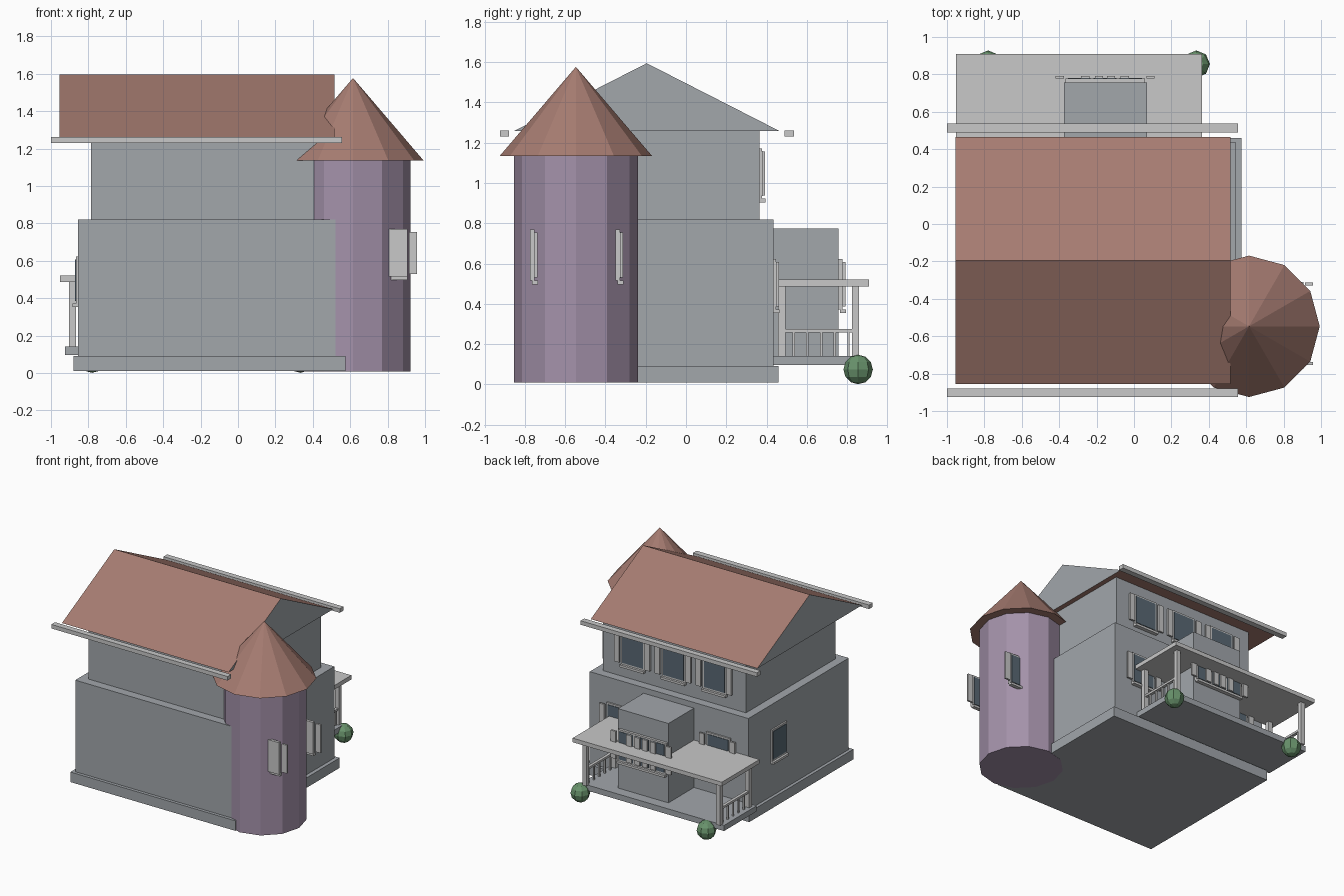
import bpy
import bmesh
from math import pi
from mathutils import Matrix, Vector

old = bpy.data.objects.get("Cube")
if old:
    bpy.data.objects.remove(old)


def material(name, rgb):
    m = bpy.data.materials.new(name)
    m.use_nodes = True
    m.diffuse_color = (*rgb, 1)
    m.node_tree.nodes["Principled BSDF"].inputs["Base Color"].default_value = (*rgb, 1)
    return m


WALL = material("wall grey", (0.36, 0.385, 0.41))
TRIM = material("trim light grey", (0.58, 0.58, 0.58))
ROOF = material("roof brown", (0.38, 0.20, 0.165))
TOWER = material("tower purple", (0.37, 0.285, 0.40))
GLASS = material("window glass", (0.10, 0.14, 0.175))
BUSH = material("bush green", (0.14, 0.29, 0.15))


def finish(name, bm, *mats):
    bmesh.ops.recalc_face_normals(bm, faces=bm.faces)
    mesh = bpy.data.meshes.new(name)
    bm.to_mesh(mesh)
    bm.free()
    for m in mats:
        mesh.materials.append(m)
    obj = bpy.data.objects.new(name, mesh)
    bpy.context.collection.objects.link(obj)
    return obj


def add_box(bm, x, y, z, index=0):
    """Add a box given its (min, max) along each axis."""
    lo, hi = Vector((x[0], y[0], z[0])), Vector((x[1], y[1], z[1]))
    mat = Matrix.Translation((lo + hi) / 2) @ Matrix.Diagonal((*(hi - lo), 1))
    verts = bmesh.ops.create_cube(bm, size=1, matrix=mat)["verts"]
    for f in {f for v in verts for f in v.link_faces}:
        f.material_index = index


def box(name, x, y, z, mat):
    bm = bmesh.new()
    add_box(bm, x, y, z)
    return finish(name, bm, mat)


def cone(name, centre, r1, r2, z, mat):
    bm = bmesh.new()
    place = Matrix.Translation((*centre, (z[0] + z[1]) / 2))
    bmesh.ops.create_cone(bm, cap_ends=True, segments=12, radius1=r1, radius2=r2,
                          depth=z[1] - z[0], matrix=place)
    return finish(name, bm, mat)


def window(name, loc, half=0.105, height=0.25, turn=0, shutters=True):
    """Framed window facing +y, origin at the bottom centre of the frame."""
    bm = bmesh.new()
    rim = 0.014
    add_box(bm, (-half, half), (-0.01, 0.012), (0, height))
    add_box(bm, (rim - half, half - rim), (0.01, 0.016), (rim, height - rim), 1)
    add_box(bm, (-half, half), (0, 0.03), (-0.018, 0))
    if shutters:
        for s in (-1, 1):
            xs = sorted((s * (half + 0.008), s * (half + 0.053)))
            add_box(bm, xs, (0.012, 0.027), (0.015, height - 0.015))
    obj = finish(name, bm, TRIM, GLASS)
    obj.location = loc
    obj.rotation_euler.z = turn


# House body
MID = -0.155
box("foundation", (-0.88, 0.575), (-0.855, 0.46), (0.01, 0.09), WALL)
box("lower_storey", (-0.855, 0.545), (-0.83, 0.435), (0.09, 0.82), WALL)
box("upper_storey", (-0.785, 0.475), (-0.76, 0.365), (0.82, 1.258), WALL)

# Gabled roof, its end faces in the wall colour
bm = bmesh.new()
ends = [[bm.verts.new((x, y, z)) for y, z in ((-0.855, 1.258), (0.465, 1.258), (-0.195, 1.595))]
        for x in (-0.955, 0.515)]
for end in ends:
    bm.faces.new(end).material_index = 1
for i in range(3):
    j = (i + 1) % 3
    bm.faces.new((ends[0][i], ends[0][j], ends[1][j], ends[1][i]))
finish("main_roof", bm, ROOF, WALL)

# Gutters
for name, y in (("front_gutter", -0.925), ("back_gutter", 0.49)):
    box(name, (-1, 0.555), (y, y + 0.046), (1.23, 1.262), TRIM)

# Corner tower
CENTRE = (0.615, -0.547)
cone("tower_wall", CENTRE, 0.308, 0.308, (0.009, 1.136), TOWER)
cone("tower_roof", CENTRE, 0.378, 0, (1.135, 1.577), ROOF)
for i, y in enumerate((-0.765, -0.34)):
    window(f"tower_window_{i}", (0.80, y, 0.515), height=0.255)

# House windows
for i in (-1, 0, 1):
    window(f"upper_window_{i + 1}", (MID + i * 0.36, 0.365, 0.922))
    window(f"bay_window_{i + 1}", (MID + i * 0.1375, 0.765, 0.372), half=0.075)
for i in (-1, 1):
    window(f"lower_window_{(i + 1) // 2}", (MID + i * 0.44, 0.435, 0.372))
window("side_window", (-0.855, 0.06, 0.372), half=0.095, turn=pi / 2, shutters=False)

# Bay and porch
box("bay", (-0.375, 0.07), (0.42, 0.757), (0.14, 0.775), WALL)
box("porch_floor", (-0.925, 0.335), (0.43, 0.842), (0.097, 0.142), WALL)
box("porch_roof", (-0.953, 0.363), (0.435, 0.91), (0.487, 0.52), TRIM)
for side, x in (("right", -0.885), ("left", 0.295)):
    for place, y in (("back", 0.842), ("wall", 0.475)):
        box(f"{side}_{place}_post", (x - 0.018, x + 0.018), (y - 0.018, y + 0.018), (0.14, 0.488), TRIM)
    bm = bmesh.new()
    add_box(bm, (x - 0.012, x + 0.012), (0.475, 0.842), (0.257, 0.274))
    for i in range(5):
        y = 0.535 + i * 0.068
        add_box(bm, (x - 0.006, x + 0.006), (y - 0.006, y + 0.006), (0.14, 0.26))
    finish(f"{side}_railing", bm, TRIM)

# Bushes
for side, x in (("right", -0.78), ("left", 0.333)):
    bm = bmesh.new()
    bmesh.ops.create_uvsphere(bm, u_segments=8, v_segments=6, radius=0.073,
                              matrix=Matrix.Translation((x, 0.855, 0.074)))
    finish(f"{side}_bush", bm, BUSH)
